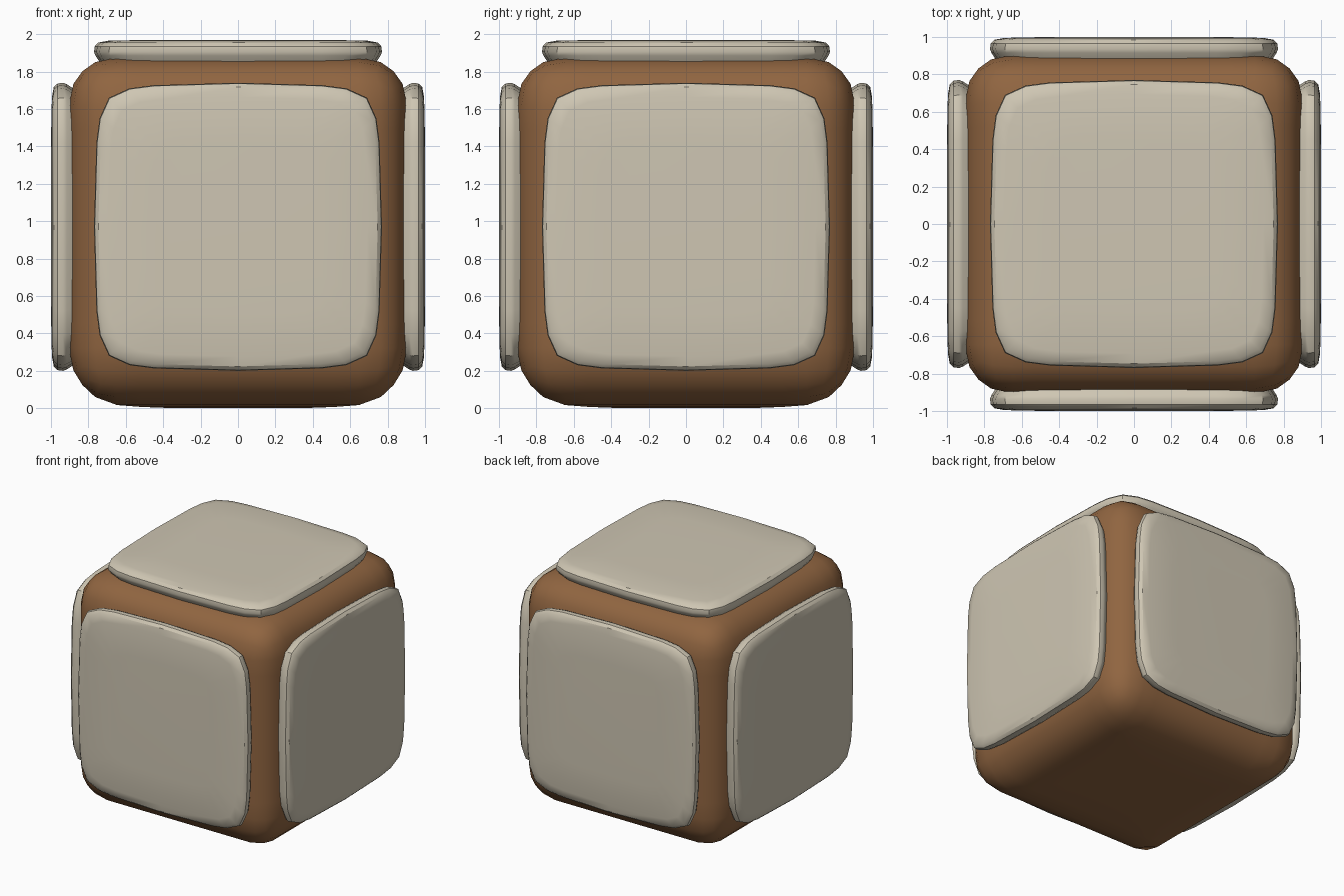
import bpy, bmesh, math
from mathutils import Vector, Matrix

if "Cube" in bpy.data.objects:
    bpy.data.objects.remove(bpy.data.objects["Cube"])

CENTER = Vector((0, 0, 0.97))


def material(name, rgb):
    m = bpy.data.materials.new(name)
    m.diffuse_color = (*rgb, 1)
    m.use_nodes = True
    m.node_tree.nodes["Principled BSDF"].inputs["Base Color"].default_value = m.diffuse_color
    return m


brown = material("brown", (0.28, 0.13, 0.052))
cream = material("cream", (0.62, 0.565, 0.45))


def finish(bm, name, mat, angle):
    bmesh.ops.recalc_face_normals(bm, faces=bm.faces)
    mesh = bpy.data.meshes.new(name)
    bm.to_mesh(mesh)
    bm.free()
    mesh.materials.append(mat)
    ob = bpy.data.objects.new(name, mesh)
    bpy.context.collection.objects.link(ob)
    bpy.ops.object.select_all(action='DESELECT')
    ob.select_set(True)
    bpy.context.view_layer.objects.active = ob
    bpy.ops.object.shade_smooth_by_angle(angle=math.radians(angle))
    return ob


# Body: rounded block with a softly bulging underside
HALF, RADIUS = 0.905, 0.25
bm = bmesh.new()
bmesh.ops.create_cube(bm, size=2 * HALF)
bmesh.ops.subdivide_edges(bm, edges=bm.edges[:], cuts=13, use_grid_fill=True)
for v in bm.verts:
    inner = Vector([max(-HALF + RADIUS, min(HALF - RADIUS, c)) for c in v.co])
    v.co = inner + (v.co - inner).normalized() * RADIUS if (v.co - inner).length else v.co
    if v.co.z < -0.6:
        edge = max(abs(v.co.x), abs(v.co.y)) / HALF
        v.co.z -= 0.065 * (1 - edge ** 4) * min(1, (-0.6 - v.co.z) / 0.3)
    v.co += CENTER
finish(bm, "body", brown, 60)

# Panel outline: one rounded corner turned four times
CORNER = [(0.77, 0), (0.757, 0.45), (0.74, 0.58), (0.69, 0.69), (0.58, 0.74), (0.45, 0.757)]
OUTLINE = []
for k in range(4):
    turn = Matrix.Rotation(k * math.pi / 2, 2)
    OUTLINE += [turn @ Vector(p) for p in CORNER]
# Panel section: distance from centre, outline scale
LAYERS = [(0.88, 0.96), (0.915, 0.99), (0.935, 1.0), (0.965, 0.995),
          (0.985, 0.97), (0.995, 0.9), (1.0, 0.6)]


def panel(name, rotation):
    bm = bmesh.new()
    rings = []
    for depth, s in LAYERS:
        rings.append([bm.verts.new(rotation @ Vector((p.x * s, p.y * s, depth)) + CENTER)
                      for p in OUTLINE])
    n = len(OUTLINE)
    for a, b in zip(rings, rings[1:]):
        for i in range(n):
            j = (i + 1) % n
            bm.faces.new((a[i], a[j], b[j], b[i]))
    bm.faces.new(rings[-1])
    bm.faces.new(rings[0][::-1])
    finish(bm, name, cream, 35)


# Five panels; the underside stays bare
panel("top_panel", Matrix.Identity(3))
tilt = Matrix.Rotation(math.pi / 2, 3, 'X')
for k, side in enumerate(("front", "right", "back", "left")):
    panel(side + "_panel", Matrix.Rotation(k * math.pi / 2, 3, 'Z') @ tilt)
